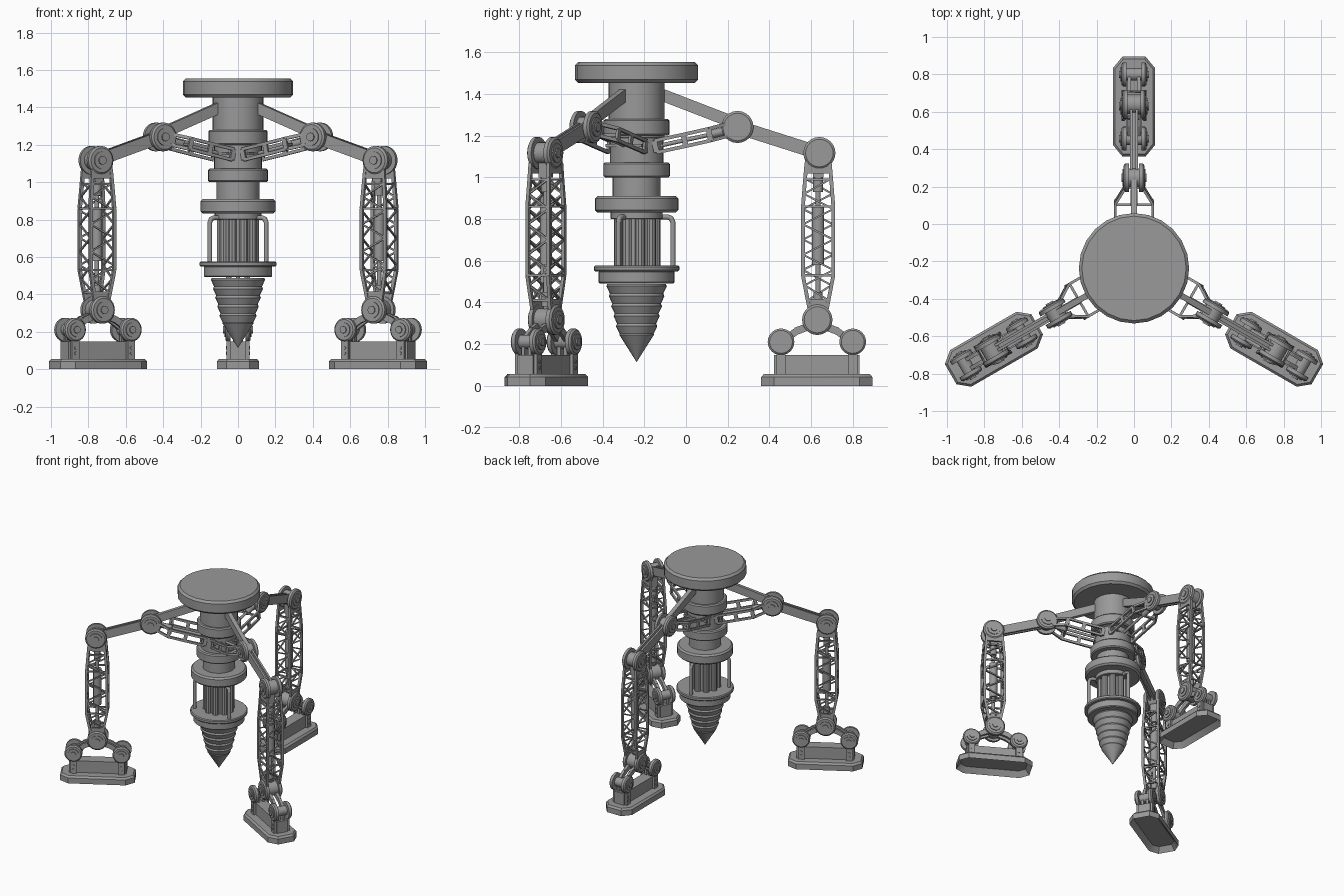
import bpy, bmesh, math
from mathutils import Vector, Matrix

if "Cube" in bpy.data.objects:
    bpy.data.objects.remove(bpy.data.objects["Cube"])

CENTRE = Vector((0, -0.237, 0))
GREY = (0.32, 0.32, 0.32, 1)
steel = bpy.data.materials.new("grey_steel")
steel.diffuse_color = GREY
steel.use_nodes = True
steel.node_tree.nodes["Principled BSDF"].inputs["Base Color"].default_value = GREY
LEGS = {"back": 0, "right": 120, "left": 240}


def place(name, bm, angle=0, mesh=None):
    """Turn a bmesh into a shaded object standing on the central axis."""
    if mesh is None:
        bmesh.ops.recalc_face_normals(bm, faces=bm.faces)
        mesh = bpy.data.meshes.new(name)
        bm.to_mesh(mesh)
        bm.free()
        mesh.materials.append(steel)
    ob = bpy.data.objects.new(name, mesh)
    bpy.context.collection.objects.link(ob)
    ob.matrix_world = Matrix.Translation(CENTRE) @ Matrix.Rotation(math.radians(angle), 4, 'Z')
    bpy.ops.object.select_all(action='DESELECT')
    ob.select_set(True)
    bpy.context.view_layer.objects.active = ob
    bpy.ops.object.shade_smooth_by_angle(angle=math.radians(32))
    return ob


def per_leg(name, bm):
    """Repeat a part on all three legs. Local x is across, y is outward."""
    mesh = None
    for side, angle in LEGS.items():
        mesh = place(f"{side}_{name}", bm, angle, mesh).data


def rod(bm, a, b, r, r2=None, n=12):
    a, b = Vector(a), Vector(b)
    rot = (b - a).to_track_quat('Z', 'Y').to_matrix().to_4x4()
    bmesh.ops.create_cone(bm, cap_ends=True, segments=n, radius1=r, radius2=r if r2 is None else r2,
                          depth=(b - a).length, matrix=Matrix.Translation((a + b) / 2) @ rot)


def beam(bm, a, b, w, h):
    """Square bar from a to b, w across and h deep."""
    a, b = Vector(a), Vector(b)
    d = (b - a).normalized()
    ref = Vector((1, 0, 0)) if abs(d.x) < 0.9 else Vector((0, 1, 0))
    u = (ref - d * ref.dot(d)).normalized()
    v = d.cross(u)
    rot = Matrix((u, v, d)).transposed().to_4x4()
    size = Matrix.Diagonal((w, h, (b - a).length, 1))
    bmesh.ops.create_cube(bm, size=1, matrix=Matrix.Translation((a + b) / 2) @ rot @ size)


def box(bm, centre, size):
    bmesh.ops.create_cube(bm, size=1, matrix=Matrix.Translation(centre) @ Matrix.Diagonal((*size, 1)))


def lathe(name, profile, n=32):
    """Revolve (radius, height) points; open ends are capped."""
    bm = bmesh.new()
    rings = []
    for r, z in profile:
        rings.append([bm.verts.new((r * math.cos(i * math.tau / n), r * math.sin(i * math.tau / n), z))
                      for i in range(n)])
    for lo, hi in zip(rings, rings[1:]):
        for i in range(n):
            bm.faces.new((lo[i], lo[(i + 1) % n], hi[(i + 1) % n], hi[i]))
    bm.faces.new(rings[0])
    bm.faces.new(rings[-1])
    return place(name, bm)


def drum(name, r, lo, hi, c=0.008, n=32):
    return lathe(name, [(r - c, lo), (r, lo + c), (r, hi - c), (r - c, hi)], n)


def wheel_joint(bm, y, z, r, half, hub):
    """Pair of bevelled discs on a cross axle with end caps."""
    rod(bm, (-half, y, z), (half, y, z), hub, n=20)
    for s in (-1, 1):
        rim = half - 0.028
        rod(bm, (s * rim, y, z), (s * (half - 0.008), y, z), r, n=24)
        rod(bm, (s * (half - 0.008), y, z), (s * half, y, z), r, r * 0.86, n=24)
        rod(bm, (s * half, y, z), (s * (half + 0.006), y, z), r * 0.6, n=20)
        rod(bm, (s * half, y, z), (s * (half + 0.013), y, z), r * 0.3, n=12)


# Central body
drum("top_platform", 0.295, 1.453, 1.554, 0.016, 24)
drum("upper_column", 0.135, 1.19, 1.46, 0.002)
drum("upper_collar", 0.158, 1.20, 1.28)
drum("middle_column", 0.128, 1.05, 1.21, 0.002)
drum("middle_collar", 0.16, 1.0, 1.072)
drum("lower_column", 0.115, 0.9, 1.01, 0.002)
drum("motor_cap", 0.2, 0.832, 0.91, 0.012)
drum("motor_neck", 0.125, 0.8, 0.84, 0.003)
drum("drill_flange", 0.205, 0.549, 0.577, 0.006)
drum("drill_skirt", 0.183, 0.492, 0.552, 0.006)

# Ribbed motor core
bm = bmesh.new()
rod(bm, (0, 0, 0.56), (0, 0, 0.84), 0.09, n=24)
for i in range(9):
    a = math.radians(90 + i * 40)
    p = Vector((math.cos(a), math.sin(a), 0)) * 0.09
    rod(bm, p + Vector((0, 0, 0.56)), p + Vector((0, 0, 0.82)), 0.024, n=10)
place("motor_core", bm)

# Stepped drill bit
steps = [(0.0, 0.115), (0.083, 0.245)]
for i in range(5):
    z = 0.25 + i * 0.048
    r = 0.082 + i * 0.0115
    steps += [(r, z), (r + 0.017, z + 0.036), (r + 0.013, z + 0.046)]
steps[0] = (0.001, 0.115)
lathe("drill_bit", steps, 24)

# Feed pipes beside the motor
bm = bmesh.new()
path = [(0.1, 0.81), (0.15, 0.81), (0.166, 0.803), (0.174, 0.785), (0.174, 0.565)]
for (y0, z0), (y1, z1) in zip(path, path[1:]):
    rod(bm, (0, y0, z0), (0, y1, z1), 0.0125)
    bmesh.ops.create_uvsphere(bm, u_segments=12, v_segments=6, radius=0.0125,
                              matrix=Matrix.Translation((0, y1, z1)))
per_leg("feed_pipe", bm)

ELBOW, KNEE, ANKLE = (0.484, 1.242), (0.877, 1.117), (0.867, 0.317)

# Shoulder beam and forearm
bm = bmesh.new()
beam(bm, (0, 0.1, 1.405), (0, 0.47, 1.262), 0.032, 0.058)
per_leg("shoulder_beam", bm)
bm = bmesh.new()
for s in (-1, 1):
    beam(bm, (s * 0.015, *ELBOW), (s * 0.015, *KNEE), 0.014, 0.066)
beam(bm, (0, *ELBOW), (0, *KNEE), 0.03, 0.03)
per_leg("forearm", bm)

# Slotted support struts under the shoulder
bm = bmesh.new()
for s in (-1, 1):
    stations = [(s * 0.1, 0.09, 1.148), (s * 0.1, 0.23, 1.178),
                (s * 0.1, 0.35, 1.205), (s * 0.05, 0.43, 1.226), (s * 0.045, 0.48, 1.238)]
    up = Vector((0, -0.006, 0.028))
    for a, b in zip(stations, stations[1:]):
        beam(bm, Vector(a) + up, Vector(b) + up, 0.014, 0.017)
        beam(bm, Vector(a) - up, Vector(b) - up, 0.014, 0.017)
    for p in stations:
        beam(bm, Vector(p) - up, Vector(p) + up, 0.014, 0.026)
for y, z, x in ((0.12, 1.154, 0.1), (0.34, 1.203, 0.1), (0.43, 1.226, 0.05)):
    beam(bm, (-x, y, z), (x, y, z), 0.014, 0.014)
rod(bm, (0, 0.1, 1.15), (0, 0.36, 1.207), 0.01)
rod(bm, (0, 0.34, 1.203), (0, 0.42, 1.222), 0.02)
per_leg("support_strut", bm)

# Elbow, knee and ankle joints
for name, (y, z), r, half, hub in (("elbow", ELBOW, 0.077, 0.055, 0.05),
                                   ("knee", KNEE, 0.077, 0.062, 0.052),
                                   ("ankle", ANKLE, 0.073, 0.066, 0.055)):
    bm = bmesh.new()
    wheel_joint(bm, y, z, r, half, hub)
    per_leg(name, bm)

# Lattice shin: four bent corner rails with zigzag bracing
RAILS = [(1.07, 0.056, 0.05), (1.0, 0.062, 0.052), (0.86, 0.073, 0.058),
         (0.53, 0.073, 0.058), (0.39, 0.046, 0.05), (0.34, 0.036, 0.048)]
MID = 0.871


def corner(z, sx, sy):
    for (z1, y1, x1), (z0, y0, x0) in zip(RAILS, RAILS[1:]):
        if z0 <= z <= z1:
            t = (z - z0) / (z1 - z0)
            return Vector((sx * (x0 + t * (x1 - x0)), MID + sy * (y0 + t * (y1 - y0)), z))


bm = bmesh.new()
CORNERS = [(1, 1), (-1, 1), (-1, -1), (1, -1)]
BAYS = 8
for k, c in enumerate(CORNERS):
    n = CORNERS[(k + 1) % 4]
    for (z1, *_), (z0, *_) in zip(RAILS, RAILS[1:]):
        beam(bm, corner(z1, *c), corner(z0, *c), 0.017, 0.018)
    for i in range(BAYS):
        z0, z1 = 0.41 + i * 0.073, 0.41 + (i + 1) * 0.073
        a, b = (c, n) if i % 2 else (n, c)
        beam(bm, corner(z0, *a), corner(z1, *b), 0.009, 0.009)
    for z in (0.41, 0.53, 0.86, 0.99):
        beam(bm, corner(z, *c), corner(z, *n), 0.011, 0.011)
per_leg("shin_lattice", bm)

# Knee bracket and hydraulic ram inside the shin
bm = bmesh.new()
for s in (-1, 1):
    beam(bm, (s * 0.05, MID, 1.02), (s * 0.05, MID, 1.1), 0.014, 0.125)
    beam(bm, (s * 0.048, MID, 0.31), (s * 0.048, MID, 0.41), 0.014, 0.075)
beam(bm, (0, MID, 1.0), (0, MID, 1.08), 0.05, 0.05)
per_leg("shin_bracket", bm)
bm = bmesh.new()
rod(bm, (0, MID, 0.33), (0, MID, 1.05), 0.012)
rod(bm, (0, MID, 0.58), (0, MID, 0.86), 0.029, n=16)
rod(bm, (0, MID, 0.93), (0, MID, 1.03), 0.024, n=16)
rod(bm, (0, MID, 0.38), (0, MID, 0.45), 0.022, n=16)
per_leg("shin_ram", bm)

# Foot: chamfered long plate, hollow underneath
FOOT = 0.865
bm = bmesh.new()
outline = []
for sx, sy in CORNERS:
    pair = [(sx * 0.113, FOOT + sy * 0.205), (sx * 0.062, FOOT + sy * 0.267)]
    outline += pair if sx * sy > 0 else pair[::-1]
base = bm.faces.new([bm.verts.new((x, y, 0.042)) for x, y in outline])
low = bmesh.ops.extrude_face_region(bm, geom=[base], use_keep_orig=True)
bottom = next(f for f in low["geom"] if isinstance(f, bmesh.types.BMFace))
bmesh.ops.translate(bm, verts=bottom.verts, vec=(0, 0, -0.042))
bmesh.ops.recalc_face_normals(bm, faces=bm.faces)
for face, rim, rise in ((base, 0.012, 0.014), (bottom, 0.03, 0.04)):
    bmesh.ops.inset_region(bm, faces=[face], thickness=rim, use_even_offset=True)
    bmesh.ops.translate(bm, verts=face.verts, vec=(0, 0, rise))
per_leg("foot_plate", bm)
bm = bmesh.new()
box(bm, (0, FOOT, 0.1), (0.085, 0.41, 0.094))
per_leg("foot_block", bm)

# Foot wheels with posts, bolts and links up to the ankle
bm = bmesh.new()
for s in (-1, 1):
    y, z = FOOT + s * 0.172, 0.211
    wheel_joint(bm, y, z, 0.064, 0.067, 0.034)
    for x in (-0.052, -0.018, 0.018, 0.052):
        beam(bm, (x, y, 0.05), (x, y, 0.21), 0.018, 0.045)
    for x in (-1, 1):
        for h in (0.085, 0.115):
            rod(bm, (x * 0.058, y, h), (x * 0.065, y, h), 0.009, n=8)
        beam(bm, (x * 0.026, FOOT, 0.30), (x * 0.026, FOOT + s * 0.1, 0.262), 0.02, 0.036)
        beam(bm, (x * 0.026, FOOT + s * 0.09, 0.267), (x * 0.026, y, z), 0.02, 0.034)
per_leg("foot_wheels", bm)
